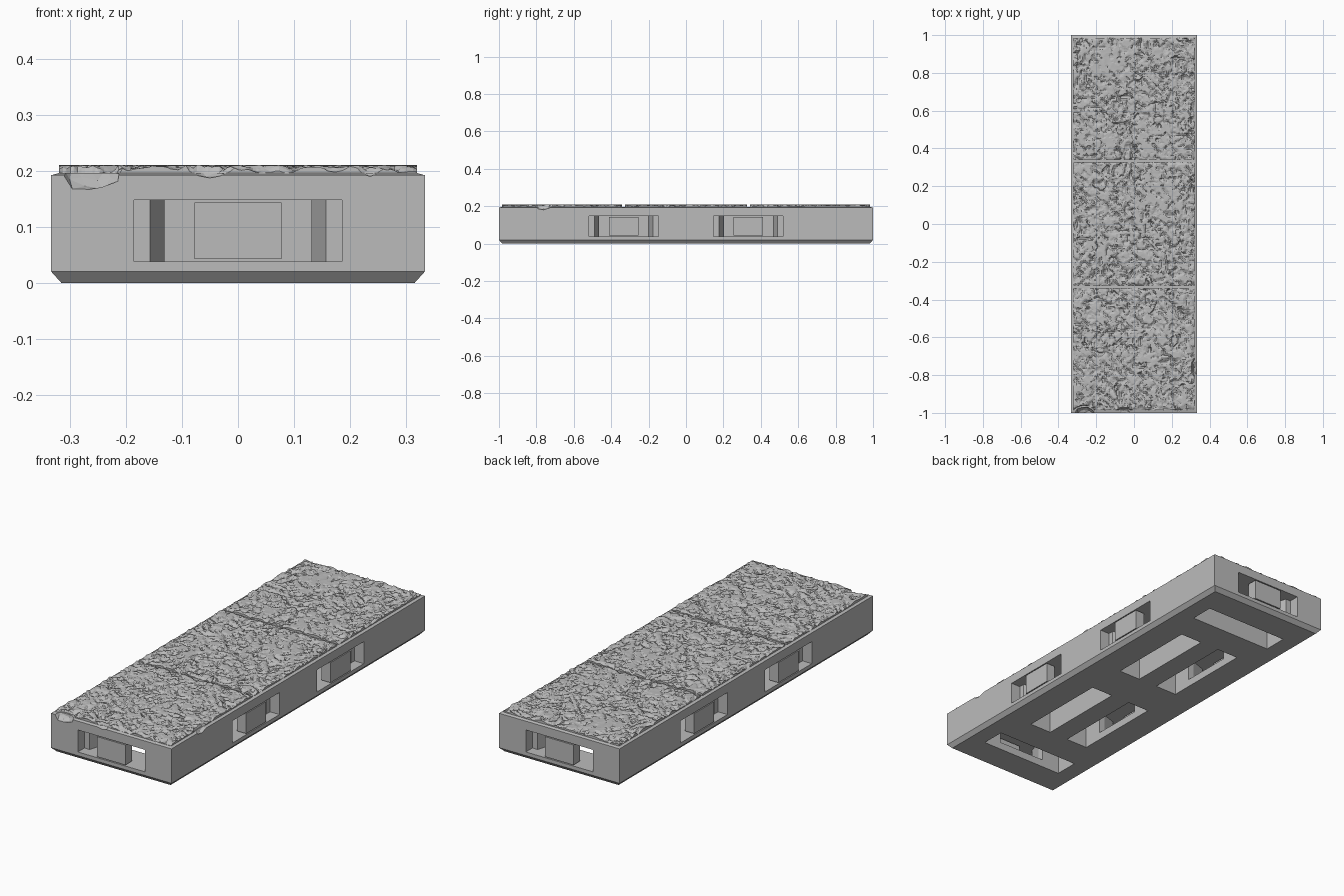
import bpy, bmesh, math, random
from mathutils import Vector, Matrix, noise

random.seed(4)
old = bpy.data.objects.get("Cube")
if old:
    bpy.data.objects.remove(old)

# One stone colour for everything
stone = bpy.data.materials.new("stone grey")
stone.use_nodes = True
GREY = (0.5, 0.5, 0.5, 1)
stone.diffuse_color = GREY
stone.node_tree.nodes["Principled BSDF"].inputs["Base Color"].default_value = GREY

HX, HY = 0.333, 1.0
TOP = 0.21
PORT_LOW, PORT_HIGH = 0.038, 0.148


def finish(bm, name):
    bmesh.ops.recalc_face_normals(bm, faces=bm.faces)
    mesh = bpy.data.meshes.new(name)
    bm.to_mesh(mesh)
    bm.free()
    mesh.materials.append(stone)
    ob = bpy.data.objects.new(name, mesh)
    bpy.context.collection.objects.link(ob)
    return ob


def prism(bm, outline, z0, z1, matrix):
    """Extrude a plan outline between two heights."""
    face = bm.faces.new([bm.verts.new(matrix @ Vector((x, y, z0))) for x, y in outline])
    ext = bmesh.ops.extrude_face_region(bm, geom=[face])
    verts = [g for g in ext["geom"] if isinstance(g, bmesh.types.BMVert)]
    bmesh.ops.translate(bm, verts=verts, vec=(0, 0, z1 - z0))


def rect(half, y0, y1):
    return [(-half, y0), (half, y0), (half, y1), (-half, y1)]


def cut(target, cutter):
    mod = target.modifiers.new("cut", "BOOLEAN")
    mod.operation, mod.solver, mod.object = "DIFFERENCE", "EXACT", cutter
    bpy.context.view_layer.objects.active = target
    bpy.ops.object.modifier_apply(modifier=mod.name)
    bpy.data.objects.remove(cutter)


# Base slab: bevelled foot, straight walls, shallow slope to the top
bm = bmesh.new()
rings = []
for inset, z in ((0.018, 0), (0, 0.02), (0, 0.192), (0.014, 0.196)):
    x, y = HX - inset, HY - inset
    rings.append([bm.verts.new((sx * x, sy * y, z))
                  for sx, sy in ((-1, -1), (1, -1), (1, 1), (-1, 1))])
for a, b in zip(rings, rings[1:]):
    for i in range(4):
        j = (i + 1) % 4
        bm.faces.new((a[i], a[j], b[j], b[i]))
bm.faces.new(rings[0])
bm.faces.new(rings[-1])
base = finish(bm, "base_slab")

# Each port frame has its origin on the wall, with local +y pointing inward
ports = [Matrix.Translation((0, -HY, 0)),
         Matrix.Translation((0, HY, 0)) @ Matrix.Rotation(math.pi, 4, "Z")]
for side in (-1, 1):
    for y in (-0.333, 0.333):
        ports.append(Matrix.Translation((side * HX, y, 0))
                     @ Matrix.Rotation(side * math.pi / 2, 4, "Z"))

# Wall openings: wide recess, then a taper leading to the inner slot
half_plan = [(0.185, -0.02), (0.185, 0.052), (0.157, 0.052), (0.131, 0.13), (0.131, 0.2)]
port_plan = half_plan + [(-x, y) for x, y in reversed(half_plan)]
openings, slots, tabs = bmesh.new(), bmesh.new(), bmesh.new()
for m in ports:
    prism(openings, port_plan, PORT_LOW, PORT_HIGH, m)
    prism(slots, rect(0.23, 0.16, 0.28), -0.02, PORT_HIGH + 0.004, m)
    prism(tabs, rect(0.078, 0.0, 0.05), PORT_LOW + 0.005, PORT_HIGH - 0.005, m)
cut(base, finish(slots, "slot_cutter"))
cut(base, finish(openings, "opening_cutter"))
finish(tabs, "opening_tabs")

# Chips broken out of the upper edges: centre and radii
chips = [((-0.265, -HY, 0.205), (0.055, 0.035, 0.042)),
         ((-0.05, -HY, 0.207), (0.045, 0.025, 0.02)),
         ((0.235, -HY, 0.207), (0.025, 0.022, 0.018)),
         ((HX, -0.76, 0.207), (0.025, 0.05, 0.025))]
chip_bm = bmesh.new()
for centre, radii in chips:
    m = Matrix.Translation(centre) @ Matrix.Diagonal((*radii, 1))
    new = bmesh.ops.create_icosphere(chip_bm, subdivisions=2, radius=1, matrix=m)
    for v in new["verts"]:
        v.co += (v.co - Vector(centre)) * random.uniform(-0.15, 0.1)
cut(base, finish(chip_bm, "chip_cutter"))


def stretched(x, y, angle, seed):
    """Noise drawn out along one direction, for slate-like splits."""
    c, s = math.cos(angle), math.sin(angle)
    return noise.noise(Vector(((x * c + y * s) * 16, (y * c - x * s) * 48, seed)))


def stone_height(x, y, edge):
    p = Vector((x, y, 0))
    # Blend split directions from patch to patch
    patch = noise.noise(p * 9 + Vector((3, 7, 1)))
    angle = -math.pi / 4 if patch < 0.05 else (0 if patch < 0.25 else math.pi / 2)
    rough = stretched(x, y, angle, 2) + 0.6 * stretched(x, y, math.pi / 4, 9)
    rough += 0.35 * noise.noise(p * 70)
    calm = 0.25 * max(0, noise.noise(p * 4 + Vector((0, 2, 5)))) + 0.08
    depth = min(max(0.5 * rough + 0.22 - calm, 0), 0.6) / 0.6
    z = TOP - 0.002 * abs(noise.noise(p * 25)) - 0.015 * depth
    # Worn rim around each flagstone
    if edge < 0.012:
        z -= 0.006 * (1 - edge / 0.012) * (0.5 + noise.noise(p * 30))
    for c, r in chips:
        d = ((x - c[0]) / (r[0] * 1.1)) ** 2 + ((y - c[1]) / (r[1] * 1.1)) ** 2
        if d < 1:
            z = min(z, c[2] - r[2] * math.sqrt(1 - d))
    return min(z, TOP)


def flagstone(name, y0, y1, floor=0.19, n=96):
    bm = bmesh.new()
    half = 0.319
    bmesh.ops.create_grid(bm, x_segments=n, y_segments=n, size=1)
    border = [e for e in bm.edges if e.is_boundary]
    ext = bmesh.ops.extrude_edge_only(bm, edges=border)
    skirt = {g for g in ext["geom"] if isinstance(g, bmesh.types.BMVert)}
    for v in bm.verts:
        x, y = v.co.x * half, (y0 + y1) / 2 + v.co.y * (y1 - y0) / 2
        edge = min(half - abs(x), y - y0, y1 - y)
        z = stone_height(x, y, edge)
        v.co = (x, y, min(floor, z) if v in skirt else z)
    bmesh.ops.triangulate(bm, faces=bm.faces)
    return finish(bm, name)


# Three flagstones with narrow joints between
for name, y0, y1 in (("front_flagstone", -0.985, -0.342),
                     ("middle_flagstone", -0.325, 0.325),
                     ("back_flagstone", 0.342, 0.985)):
    flagstone(name, y0, y1)
